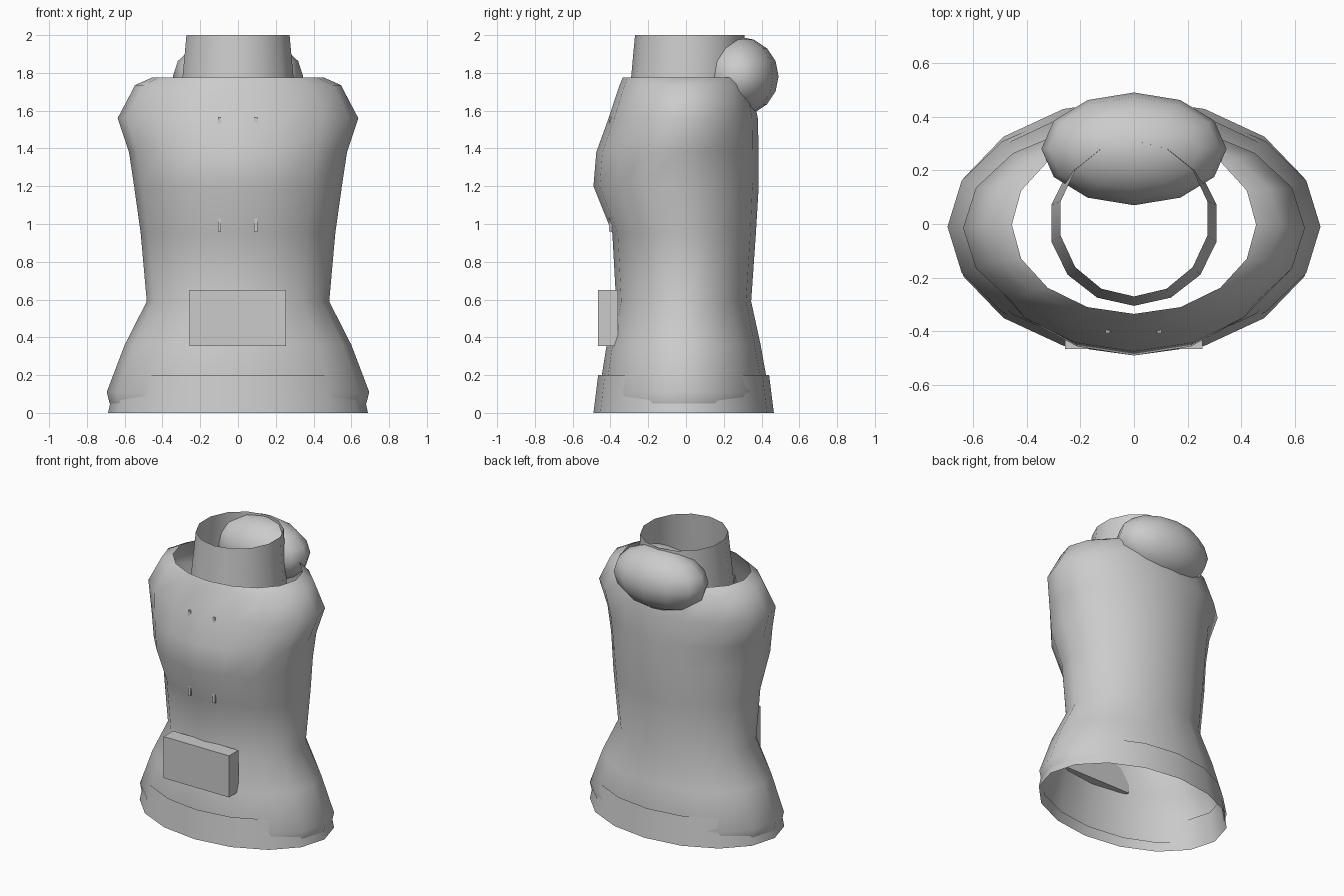
import bpy, bmesh, math
from math import sin, cos, tau

cube = bpy.data.objects.get("Cube")
if cube:
    bpy.data.objects.remove(cube, do_unlink=True)

grey = bpy.data.materials.new("light grey")
grey.use_nodes = True
COLOUR = (0.6, 0.6, 0.6, 1)
grey.diffuse_color = COLOUR
grey.node_tree.nodes["Principled BSDF"].inputs["Base Color"].default_value = COLOUR


def finish(name, bm, smooth_angle=None):
    mesh = bpy.data.meshes.new(name)
    bm.to_mesh(mesh)
    bm.free()
    mesh.materials.append(grey)
    obj = bpy.data.objects.new(name, mesh)
    bpy.context.collection.objects.link(obj)
    if smooth_angle:
        bpy.ops.object.select_all(action="DESELECT")
        obj.select_set(True)
        bpy.context.view_layer.objects.active = obj
        bpy.ops.object.shade_smooth_by_angle(angle=math.radians(smooth_angle))
    return obj


def tube(name, rings, sides):
    """Open loft through oval rings given as (z, half width, front y, back y)."""
    bm = bmesh.new()
    loops = []
    for z, rx, front, back in rings:
        mid, ry = (front + back) / 2, (back - front) / 2
        loops.append([bm.verts.new((rx * sin(tau * i / sides),
                                    mid + ry * cos(tau * i / sides), z))
                      for i in range(sides)])
    for low, high in zip(loops, loops[1:]):
        for i in range(sides):
            j = (i + 1) % sides
            bm.faces.new((low[j], low[i], high[i], high[j]))
    return finish(name, bm, 60)


def box(name, x, y, z):
    bm = bmesh.new()
    bmesh.ops.create_cube(bm, size=1)
    for v in bm.verts:
        v.co = [span[0] if c < 0 else span[1] for c, span in zip(v.co, (x, y, z))]
    return finish(name, bm)


# Torso, open at the collar and the hem
tube("torso", [
    (0.05, 0.68, -0.455, 0.43),
    (0.11, 0.695, -0.46, 0.44),
    (0.36, 0.60, -0.42, 0.395),
    (0.59, 0.483, -0.37, 0.345),
    (0.95, 0.515, -0.39, 0.37),
    (1.20, 0.55, -0.49, 0.385),
    (1.38, 0.577, -0.475, 0.385),
    (1.56, 0.637, -0.41, 0.38),
    (1.735, 0.545, -0.352, 0.345),
    (1.775, 0.455, -0.335, 0.33),
], 16)

# Band around the hem
tube("hem_band", [(0, 0.688, -0.49, 0.465), (0.2, 0.645, -0.465, 0.44)], 16)

# Collar tube, upright at the back and leaning in at the front
tube("neck_collar", [(1.62, 0.316, -0.305, 0.31), (2.0, 0.28, -0.27, 0.31)], 14)

# Rolled hood behind the collar
bm = bmesh.new()
bmesh.ops.create_uvsphere(bm, u_segments=12, v_segments=8, radius=1)
bmesh.ops.scale(bm, vec=(0.345, 0.21, 0.21), verts=bm.verts)
bmesh.ops.translate(bm, vec=(0, 0.28, 1.782), verts=bm.verts)
finish("hood", bm, 60)

# Front pocket
box("pocket", (-0.258, 0.255), (-0.465, -0.36), (0.355, 0.65))

# Pair of drawstrings that sink into the chest
for side, x in (("right", -0.098), ("left", 0.094)):
    box(side + "_drawstring", (x - 0.009, x + 0.009), (-0.407, -0.393), (0.96, 1.566))
